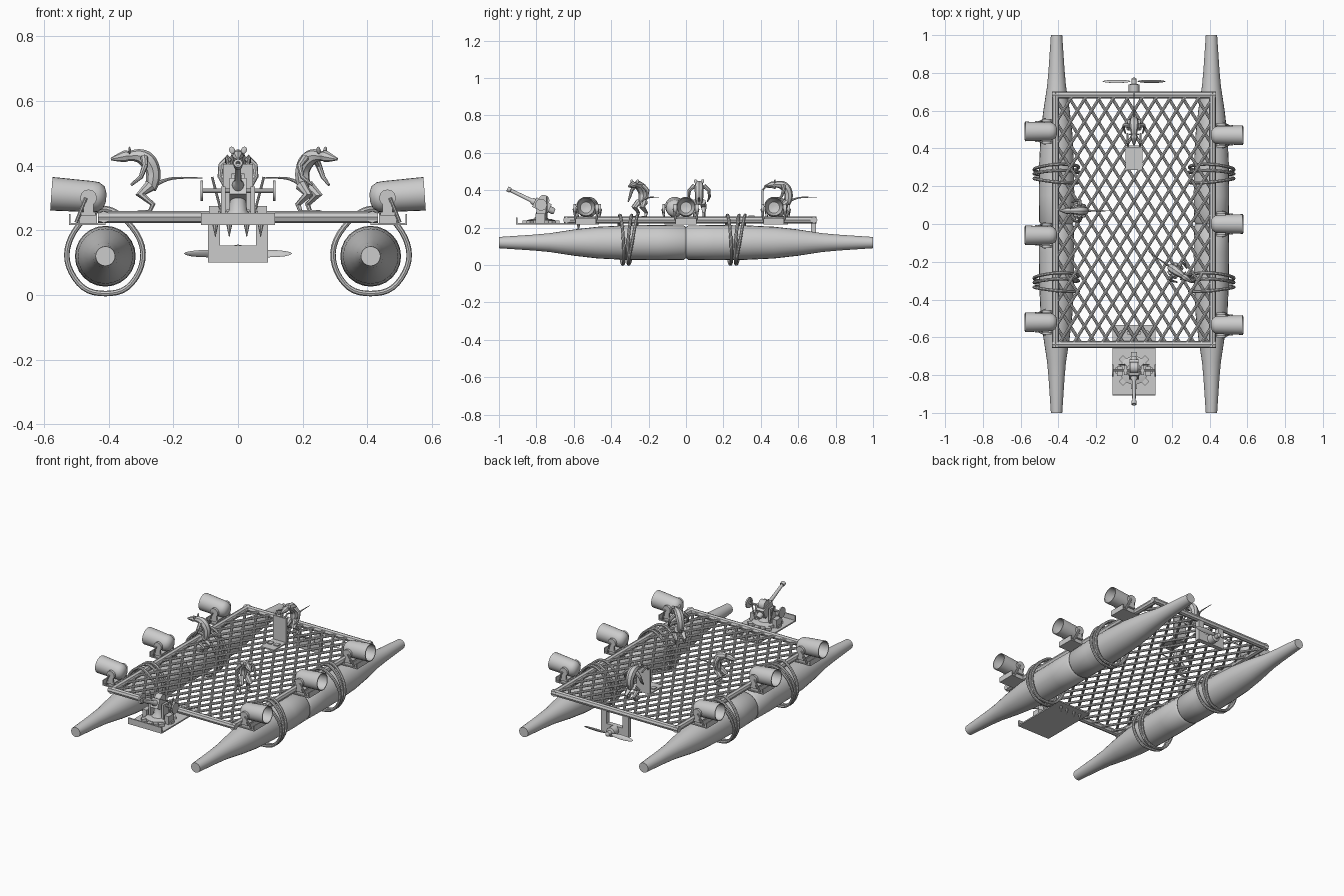
import bpy, bmesh, math
from mathutils import Matrix, Vector

cube = bpy.data.objects.get("Cube")
if cube:
    bpy.data.objects.remove(cube, do_unlink=True)

I = Matrix.Identity(4)
made = []


def move(x, y, z):
    return Matrix.Translation((x, y, z))


def rot(deg, axis):
    return Matrix.Rotation(math.radians(deg), 4, axis)


def add(name, data, mat=I):
    ob = bpy.data.objects.new(name, data)
    bpy.context.collection.objects.link(ob)
    ob.matrix_world = mat
    made.append(ob)
    return ob


def mesh(name, bm, mat=I):
    bmesh.ops.recalc_face_normals(bm, faces=bm.faces)
    me = bpy.data.meshes.new(name)
    bm.to_mesh(me)
    bm.free()
    return add(name, me, mat)


def box(name, lo, hi, mat=I):
    lo, hi = Vector(lo), Vector(hi)
    bm = bmesh.new()
    bmesh.ops.create_cube(bm, size=1)
    for v in bm.verts:
        v.co = [(a + b) / 2 + c * (b - a) for a, b, c in zip(lo, hi, v.co)]
    return mesh(name, bm, mat)


def lathe(name, profile, mat=I, sides=24):
    """Revolve (radius, height) pairs about local z."""
    bm = bmesh.new()
    rings = []
    for r, h in profile:
        rings.append([bm.verts.new((r * math.cos(k * math.tau / sides),
                                    r * math.sin(k * math.tau / sides), h))
                      for k in range(sides)])
    for a, b in zip(rings, rings[1:]):
        for k in range(sides):
            n = (k + 1) % sides
            bm.faces.new((a[k], a[n], b[n], b[k]))
    bm.faces.new(rings[0])
    bm.faces.new(rings[-1])
    return mesh(name, bm, mat)


def ball(name, size, mat):
    bm = bmesh.new()
    bmesh.ops.create_uvsphere(bm, u_segments=16, v_segments=8, radius=1)
    bmesh.ops.scale(bm, vec=size, verts=bm.verts)
    return mesh(name, bm, mat)


def tube(name, paths, radius, mat=I, closed=False, radii=None, smooth=False):
    cu = bpy.data.curves.new(name, 'CURVE')
    cu.dimensions = '3D'
    cu.bevel_depth = radius
    cu.bevel_resolution = 2
    cu.resolution_u = 4
    cu.use_fill_caps = True
    for path in paths:
        sp = cu.splines.new('NURBS' if smooth else 'POLY')
        sp.points.add(len(path) - 1)
        for k, p in enumerate(path):
            sp.points[k].co = (*p, 1)
            sp.points[k].radius = radii[k] if radii else 1
        sp.use_cyclic_u = closed
        if smooth:
            sp.order_u = 3
            sp.use_endpoint_u = not closed
    return add(name, cu, mat)


# Pontoons: tapered floats with a seam in the middle
half = [(.083, 0), (.092, .012), (.094, .15), (.092, .32), (.085, .47),
        (.07, .6), (.05, .73), (.042, .82), (.03, 1)]
profile = [(r, -h) for r, h in reversed(half[1:])] + half
for side, s in (("left", 1), ("right", -1)):
    lathe(side + "_pontoon", profile, move(s * .41, 0, .12) @ rot(-90, 'X'))

# Rope lashings round pontoon and deck rail
loop = [(.07, .015), (.12, .09), (.118, .16), (.075, .23), (.01, .275),
        (-.05, .25), (-.115, .17), (-.118, .09), (-.07, .015), (0, .001)]
for side, s in (("left", 1), ("right", -1)):
    for y0 in (-.31, .265):
        ropes = []
        for k in range(3):
            lean = (k - 1) * .12 + .06
            ropes.append([(s * (.41 + x), y0 + (k - 1) * .035 + (z - .13) * lean
                           + .012 * math.sin(9 * x + k * 2), z) for x, z in loop])
        tube(side + "_ropes", ropes, .0085, closed=True, smooth=True)

# Deck frame
X, Y0, Y1, Z = .415, -.638, .684, .241
tube("deck_frame", [[(-X - .018, y, Z), (X + .018, y, Z)] for y in (Y0, Y1)] +
     [[(x, Y0 - .015, Z), (x, Y1 + .015, Z)] for x in (-X, X)], .0185)

# Diagonal lattice deck, clipped to the frame
slope, step = 1.6, .075
for name, d in (("lattice_rising", 1), ("lattice_falling", -1)):
    bars = []
    for k in range(-20, 21):
        c = k * step
        ends = sorted([(-X - c) * d, (X - c) * d])
        t0, t1 = max(Y0 / slope, ends[0]), min(Y1 / slope, ends[1])
        if t1 - t0 > .02:
            bars.append([(c + d * t, slope * t, Z + d * .004) for t in (t0, t1)])
    tube(name, bars, .008)

# Swivelling drum lamps on brackets, with hollow mouths
drum = [(.012, -.085), (.034, -.078), (.046, -.06), (.048, -.04), (.052, .085),
        (.047, .085), (.044, .03), (.03, .005), (.008, 0)]
for side, s, ys in (("left", 1, (.47, 0, -.535)), ("right", -1, (.49, -.06, -.52))):
    for y in ys:
        M = move(s * .41, y, 0) @ rot(0 if s > 0 else 180, 'Z')
        box("lamp_plate", (0, -.055, .217), (.113, .055, .223), M)
        box("lamp_plate_lip", (.107, -.055, .217), (.113, .055, .25), M)
        box("lamp_base", (.025, -.05, .223), (.08, .05, .25), M)
        box("lamp_yoke_bar", (.03, -.064, .244), (.075, .064, .256), M)
        for w in (-1, 1):
            box("lamp_yoke_arm", (.036, w * .059 - .005, .25),
                (.068, w * .059 + .005, .3), M)
            lathe("lamp_pivot", [(.026, -.007), (.026, .007)],
                  M @ move(.052, w * .059, .3) @ rot(90, 'X'), 12)
            tube("lamp_brace", [[(.09, w * .05, .225), (.06, w * .066, .3)]], .006, M)
        lathe("lamp_drum", drum, M @ move(.082, 0, .307) @ rot(86, 'Y'))

# Gun platform, with spikes beneath
box("gun_platform", (-.115, -.905, .216), (.115, -.535, .224))
box("platform_lip", (-.115, -.909, .216), (.115, -.901, .253))
for x in (-.07, -.027, .027, .07):
    lathe("platform_spike", [(.001, .18), (.011, .226), (.012, .232)],
          move(x, -.575, 0), 8)

# Deck gun: toothed base, pedestal, barrel and side wheels
G = move(0, -.775, 0)
lathe("gun_base", [(.075, .224), (.075, .24), (.05, .247)], G)
for k in range(8):
    box("gun_base_tooth", (.068, -.016, .224), (.098, .016, .238), G @ rot(45 * k, 'Z'))
lathe("gun_pedestal", [(.045, .24), (.028, .262), (.024, .3)], G, 12)
box("gun_breech", (-.026, -.04, -.028), (.026, .05, .028), G @ move(0, 0, .32) @ rot(-25, 'X'))
lathe("gun_barrel", [(.012, -.08), (.018, -.07), (.018, .05), (.011, .06),
                     (.009, .18), (.014, .182), (.014, .2), (.007, .2), (.007, .185)],
      G @ move(0, 0, .32) @ rot(64, 'X'), 12)
lathe("gun_ammo_drum", [(.03, -.02), (.03, .02)],
      G @ move(0, .015, .345) @ rot(90, 'Y'), 16)
tube("gun_axle", [[(-.11, 0, .322), (.11, 0, .322)]], .007, G)
for s in (-1, 1):
    lathe("gun_wheel", [(.032, -.004), (.032, .004)],
          G @ move(s * .112, 0, .322) @ rot(90, 'Y'), 12)
    box("gun_bracket", (s * .045 - .007, -.025, .235), (s * .045 + .007, .025, .335), G)
    tube("gun_handle", [[(s * .05, .03, .25), (s * .08, .03, .365)]], .004, G)
    box("gun_step", (s * .075 - .015, -.03, .225), (s * .075 + .015, .02, .275), G)

# Stern bracket and propeller
box("propeller_bracket_bar", (-.093, .668, .1), (.093, .696, .153))
for s in (-1, 1):
    box("propeller_bracket_post", (s * .074 - .019, .668, .13), (s * .074 + .019, .696, .24))
    ball("propeller_blade", (.075, .014, .004),
         move(s * .092, .755, .128) @ rot(s * 55, 'X'))
lathe("propeller_motor", [(.028, .69), (.028, .738), (.014, .742), (.014, .768), (.004, .775)],
      move(0, 0, .128) @ rot(-90, 'X'), 16)

# Helm: footplate, upright shield and steering handles
box("helm_footplate", (-.046, .285, .25), (.046, .415, .258))
box("helm_shield", (-.046, .405, .255), (.046, .415, .405))
for s in (-1, 1):
    box("helm_pedal", (s * .022 - .014, .335, .258), (s * .022 + .014, .365, .264))
    tube("helm_handle", [[(s * .03, .41, .4), (s * .035, .43, .425), (s * .035, .48, .41)]], .005)


# Hunched rodent crew, facing local +x
def rodent(x, y, turn):
    M = move(x, y, .25) @ rot(turn, 'Z')
    tube("rodent_body", [[(-.005, 0, .075), (-.012, 0, .1), (-.015, 0, .135),
                          (.005, 0, .17), (.04, 0, .185), (.07, 0, .177)]], .01, M,
         radii=[1.6, 2.3, 2.2, 2.7, 1.9, 1.3], smooth=True)
    tube("rodent_head", [[(.05, 0, .18), (.07, 0, .18), (.085, 0, .176), (.118, 0, .17)]],
         .01, M, radii=[1.1, 1.9, 1.6, .4], smooth=True)
    tube("rodent_tail", [[(-.015, 0, .09), (-.045, 0, .105), (-.09, 0, .114), (-.165, 0, .112)]],
         .004, M, radii=[2, 1.2, .9, .3], smooth=True)
    for s in (-1, 1):
        tube("rodent_leg", [[(-.005, s * .018, .088), (.026, s * .026, .06),
                             (-.012, s * .026, .03), (-.002, s * .026, .008),
                             (.035, s * .03, .006)]], .01, M, radii=[1.9, 1.6, .9, .7, .6])
        tube("rodent_arm", [[(.015, s * .025, .175), (.012, s * .052, .15),
                             (.025, s * .056, .115), (.055, s * .045, .09)]],
             .008, M, radii=[1.5, 1.2, .9, .5])
        ball("rodent_ear", (.004, .009, .012), M @ move(.06, s * .018, .197) @ rot(-s * 25, 'X'))


rodent(-.275, .07, 180)
rodent(.21, -.24, -35)
rodent(0, .535, -90)

# Turn curves into meshes and smooth rounded surfaces
bpy.ops.object.select_all(action='DESELECT')
for ob in made:
    ob.select_set(True)
bpy.context.view_layer.objects.active = made[0]
bpy.ops.object.convert(target='MESH')
bpy.ops.object.shade_smooth_by_angle(angle=math.radians(40))
